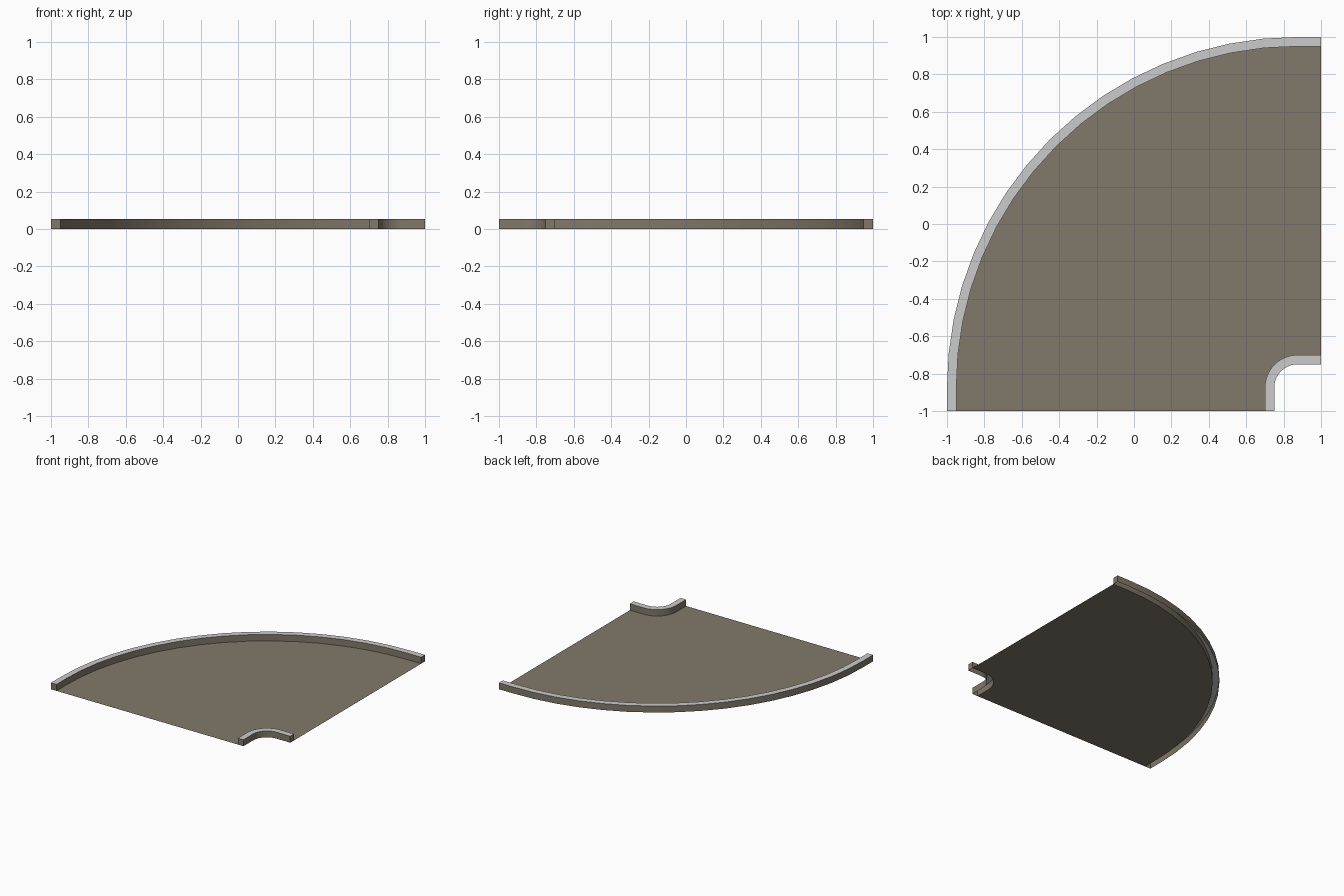
import bpy
import bmesh
import math

if "Cube" in bpy.data.objects:
    bpy.data.objects.remove(bpy.data.objects["Cube"])

CENTRE = 0.875      # arc centre is (CENTRE, -CENTRE)
SEGMENTS = 16
HEIGHT = 0.053


def material(name, color):
    mat = bpy.data.materials.new(name)
    mat.diffuse_color = color
    mat.use_nodes = True
    mat.node_tree.nodes["Principled BSDF"].inputs["Base Color"].default_value = mat.diffuse_color
    return mat


asphalt = material("asphalt", (0.22, 0.19, 0.147, 1))
pale_grey = material("pale_grey", (0.8, 0.8, 0.8, 1))


def bend_path(radius):
    """Short straight, quarter arc, short straight."""
    pts = [(CENTRE - radius, -1.0)]
    for i in range(SEGMENTS + 1):
        a = math.pi / 2 * i / SEGMENTS
        pts.append((CENTRE - radius * math.cos(a), -CENTRE + radius * math.sin(a)))
    pts.append((1.0, radius - CENTRE))
    return pts


def sweep(name, profile, capped):
    """Skin a (radius, z) profile along the bend; horizontal curb tops are grey."""
    bm = bmesh.new()
    rails = [[bm.verts.new((x, y, z)) for x, y in bend_path(r)] for r, z in profile]
    for k in range(len(rails) - 1):
        a, b = rails[k], rails[k + 1]
        is_top = capped and profile[k][1] == profile[k + 1][1]
        for i in range(len(a) - 1):
            face = bm.faces.new((a[i], b[i], b[i + 1], a[i + 1]))
            face.material_index = 1 if is_top else 0
    if capped:
        bm.faces.new([rail[0] for rail in reversed(rails)])
        bm.faces.new([rail[-1] for rail in rails])
    mesh = bpy.data.meshes.new(name)
    bm.to_mesh(mesh)
    bm.free()
    mesh.materials.append(asphalt)
    if capped:
        mesh.materials.append(pale_grey)
    obj = bpy.data.objects.new(name, mesh)
    bpy.context.collection.objects.link(obj)
    bpy.ops.object.select_all(action='DESELECT')
    obj.select_set(True)
    bpy.context.view_layer.objects.active = obj
    bpy.ops.object.shade_smooth_by_angle(angle=math.radians(30))
    return obj


def curb(name, outer, inner):
    return sweep(name, [(outer, 0), (outer, HEIGHT), (inner, HEIGHT), (inner, 0)], True)


# Flat road surface between the curbs
sweep("road_surface", [(1.825, 0), (0.175, 0)], False)

# Raised curbs, open underneath
curb("outer_curb", 1.875, 1.825)
curb("inner_curb", 0.175, 0.125)
